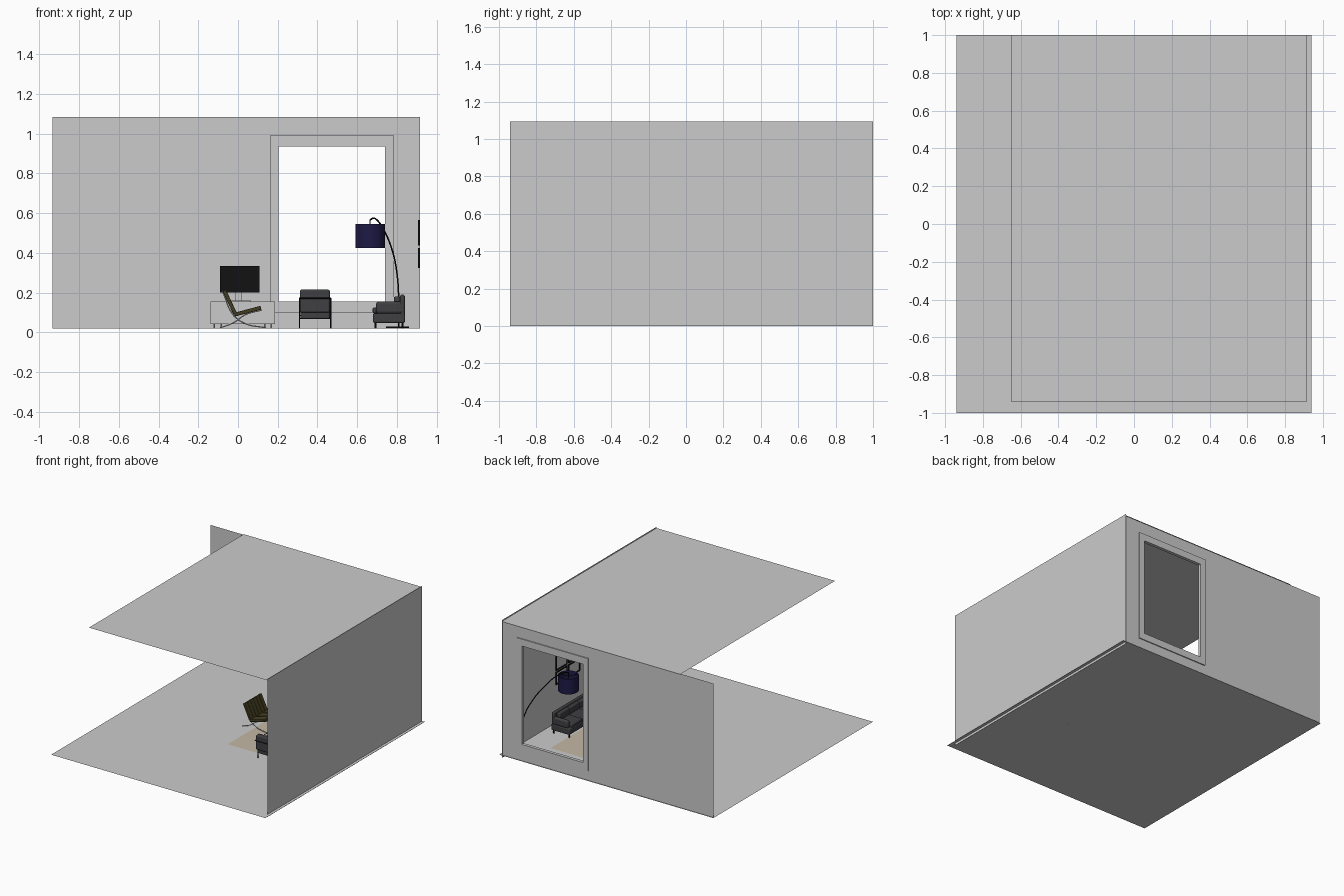
import bpy, bmesh, math
from mathutils import Vector

if "Cube" in bpy.data.objects:
    bpy.data.objects.remove(bpy.data.objects["Cube"])

F = 0.02  # floor level


def mat(name, c):
    m = bpy.data.materials.new(name)
    m.diffuse_color = (*c, 1)
    m.use_nodes = True
    m.node_tree.nodes["Principled BSDF"].inputs["Base Color"].default_value = m.diffuse_color
    return m


BLACK = mat("black", (0.006, 0.006, 0.006))
LEATHER = mat("dark_grey", (0.05, 0.05, 0.055))
OLIVE = mat("olive", (0.055, 0.047, 0.015))
NAVY = mat("navy", (0.012, 0.01, 0.06))
BEIGE = mat("beige", (0.56, 0.48, 0.38))


def add(name, bm, m=None, bevel=0, smooth=False):
    bmesh.ops.recalc_face_normals(bm, faces=bm.faces)
    me = bpy.data.meshes.new(name)
    bm.to_mesh(me)
    bm.free()
    ob = bpy.data.objects.new(name, me)
    bpy.context.collection.objects.link(ob)
    if m:
        me.materials.append(m)
    if bevel:
        b = ob.modifiers.new("round", 'BEVEL')
        b.width, b.segments = bevel, 3
    if bevel or smooth:
        bpy.ops.object.select_all(action='DESELECT')
        ob.select_set(True)
        bpy.context.view_layer.objects.active = ob
        bpy.ops.object.shade_smooth_by_angle()
    return ob


def box(name, x, y, z, m=None, bevel=0):
    bm = bmesh.new()
    bmesh.ops.create_cube(bm, size=1)
    for v in bm.verts:
        v.co = [(a[0] + a[1]) / 2 + c * (a[1] - a[0]) for a, c in zip((x, y, z), v.co)]
    return add(name, bm, m, bevel)


def quad(name, pts, m=None):
    bm = bmesh.new()
    bm.faces.new([bm.verts.new(p) for p in pts])
    return add(name, bm, m)


def flat(name, x, y, z, m=None):
    return quad(name, [(x[0], y[0], z), (x[1], y[0], z), (x[1], y[1], z), (x[0], y[1], z)], m)


def cyl(name, loc, r, h, m=None, caps=True, n=32):
    bm = bmesh.new()
    bmesh.ops.create_cone(bm, cap_ends=caps, segments=n, radius1=r, radius2=r, depth=h)
    bmesh.ops.translate(bm, verts=bm.verts, vec=loc)
    return add(name, bm, m, smooth=True)


def tube(name, pts, r, m=None, smooth=True):
    cu = bpy.data.curves.new(name, 'CURVE')
    cu.dimensions = '3D'
    cu.bevel_depth, cu.bevel_resolution, cu.use_fill_caps = r, 2, True
    sp = cu.splines.new('BEZIER')
    sp.bezier_points.add(len(pts) - 1)
    for b, p in zip(sp.bezier_points, pts):
        b.co = p
        b.handle_left_type = b.handle_right_type = 'AUTO' if smooth else 'VECTOR'
    ob = bpy.data.objects.new(name, cu)
    bpy.context.collection.objects.link(ob)
    if m:
        cu.materials.append(m)
    return ob


def ring(name, a, b, w, make):
    """Four bars around the rectangle a (first axis) by b (z)."""
    make(name + "_left", (a[0], a[0] + w), b)
    make(name + "_right", (a[1] - w, a[1]), b)
    make(name + "_bottom", (a[0] + w, a[1] - w), (b[0], b[0] + w))
    make(name + "_top", (a[0] + w, a[1] - w), (b[1] - w, b[1]))


# room shell
T = 1.083
WX = 0.917
flat("floor", (-0.94, 0.94), (-1, 1), F)
flat("ceiling", (-0.65, WX), (-0.94, 1), T)
quad("right_wall", [(WX, -0.94, 0), (WX, 1, 0), (WX, 1, 1.093), (WX, -0.94, 1.093)])
for i, (x0, x1, z0, z1) in enumerate([(-0.935, 0.18, F, T), (0.76, WX, F, T),
                                      (0.18, 0.76, F, 0.13), (0.18, 0.76, 0.96, T)]):
    quad(f"back_wall_{i}", [(x0, 0.992, z0), (x1, 0.992, z0), (x1, 0.992, z1), (x0, 0.992, z1)])
# window frame
WZ0, WZ1 = 0.10, 0.99
box("window_left", (0.16, 0.205), (0.975, 1), (WZ0, WZ1))
box("window_right", (0.74, 0.785), (0.975, 1), (WZ0, WZ1))
box("window_sill", (0.205, 0.74), (0.975, 1), (WZ0, 0.155))
box("window_head", (0.205, 0.74), (0.975, 1), (0.935, WZ1))

# rug
flat("rug", (0.0, 0.7), (-0.13, 0.7), F + 0.002, BEIGE)


# seating: built facing local +v, width along u; place() maps it into the room
def seating(name, width, seats, place):
    def part(n, u, v, z, m=LEATHER, bev=0.007):
        (x0, y0), (x1, y1) = place(u[0], v[0]), place(u[1], v[1])
        box(f"{name}_{n}", sorted((x0, x1)), sorted((y0, y1)), z, m, bev)

    h = width / 2
    part("base", (-h, h), (0, 0.16), (0.048, 0.096))
    part("back", (-h, h), (0, 0.024), (0.06, 0.19), bev=0.01)
    w = (width - 0.06) / seats
    for i in range(seats):
        u = -h + 0.03 + i * w
        part(f"seat_cushion_{i}", (u, u + w), (0.024, 0.162), (0.096, 0.125))
        part(f"back_cushion_{i}", (u, u + w), (0.024, 0.055), (0.125, 0.18))
    for s in (-1, 1):
        part(f"arm_{s}", sorted((s * h, s * (h - 0.03))), (0.0, 0.145), (0.094, 0.155), bev=0.013)
        for v in (0.012, 0.148):
            x, y = place(s * (h - 0.015), v)
            cyl(f"{name}_leg", (x, y, 0.035), 0.004, 0.03, BLACK, n=12)


seating("sofa", 0.44, 3, lambda u, v: (0.84 - v, 0.27 + u))

# armchair with its back to the front and a thin tube frame
box("armchair_body", (0.315, 0.462), (-0.21, -0.05), (0.068, 0.115), LEATHER, 0.006)
box("armchair_seat", (0.34, 0.437), (-0.185, -0.048), (0.115, 0.14), LEATHER, 0.006)
box("armchair_back", (0.312, 0.462), (-0.225, -0.185), (0.1, 0.215), LEATHER, 0.008)
for x in (0.315, 0.437):
    box("armchair_arm", (x, x + 0.025), (-0.185, -0.05), (0.112, 0.165), LEATHER, 0.006)
for x in (0.309, 0.467):
    tube("armchair_side_frame", [(x, -0.19, F), (x, -0.19, 0.172), (x, -0.055, 0.172),
                                 (x, -0.055, F)], 0.003, BLACK, False)
for y, z in ((-0.228, 0.172), (-0.055, 0.085), (-0.19, 0.07)):
    tube("armchair_rail", [(0.309, y, z), (0.467, y, z)], 0.003, BLACK, False)
for x in (0.309, 0.467):
    tube("armchair_rail_end", [(x, -0.19, 0.172), (x, -0.228, 0.172)], 0.003, BLACK, False)


# lounge chair: strips of slanted cushion on crossed curved legs
def slab(name, a, b, y0, y1, t):
    d = Vector((b[0] - a[0], 0, b[1] - a[1])).normalized()
    n = Vector((-d.z, 0, d.x)) * t
    A, B = Vector((a[0], 0, a[1])), Vector((b[0], 0, b[1]))
    bm = bmesh.new()
    lo, hi = [[bm.verts.new(p + Vector((0, y, 0))) for p in (A, B, B + n, A + n)] for y in (y0, y1)]
    bm.faces.new(lo)
    bm.faces.new(hi[::-1])
    for i in range(4):
        bm.faces.new((lo[i], hi[i], hi[(i + 1) % 4], lo[(i + 1) % 4]))
    add(name, bm, OLIVE, 0.004)


N, Y0, Y1 = 6, 0.17, 0.385
for i in range(N):
    a, b = Y0 + (Y1 - Y0) * i / N, Y0 + (Y1 - Y0) * (i + 1) / N
    slab("lounge_seat_strip", (-0.015, 0.08), (0.118, 0.115), a, b, 0.019)
    slab("lounge_back_strip", (-0.022, 0.088), (-0.078, 0.207), a, b, -0.019)
for y in (Y0 + 0.015, Y1 - 0.015):
    tube("lounge_front_leg", [(-0.078, y, 0.207), (-0.025, y, 0.09), (0.035, y, 0.045), (0.14, y, 0.023)], 0.003)
    tube("lounge_rear_leg", [(0.118, y, 0.112), (0.04, y, 0.09), (-0.03, y, 0.045), (-0.09, y, 0.023)], 0.003)
for x, z in ((0.118, 0.112), (-0.022, 0.083)):
    tube("lounge_cross_bar", [(x, Y0 + 0.015, z), (x, Y1 - 0.015, z)], 0.003)

# media cabinet and television
box("cabinet", (-0.138, 0.185), (0.82, 0.96), (0.043, 0.155))
for x in (-0.12, -0.085, 0.135, 0.168):
    for y in (0.835, 0.945):
        cyl("cabinet_leg", (x, y, 0.032), 0.004, 0.024, n=12)
box("television_foot", (-0.05, 0.065), (0.86, 0.93), (0.155, 0.16))
box("television_neck", (-0.015, 0.02), (0.89, 0.905), (0.16, 0.21))
box("television", (-0.09, 0.107), (0.88, 0.9), (0.2, 0.335), BLACK)

# arc lamp
cyl("lamp_base", (0.802, 0.925, F + 0.005), 0.058, 0.008, BLACK)
arc = [(0.81, 0.025), (0.808, 0.2), (0.797, 0.32), (0.774, 0.42), (0.734, 0.515), (0.70, 0.565), (0.68, 0.575),
       (0.665, 0.565)]
tube("lamp_arc", [(x, 0.93 - (0.81 - x) / 0.145 * 0.406, z) for x, z in arc], 0.004, BLACK)
tube("lamp_drop", [(0.665, 0.524, 0.568), (0.665, 0.524, 0.52)], 0.003, BLACK, False)
cyl("lamp_shade", (0.665, 0.524, 0.485), 0.0745, 0.122, NAVY, caps=False)
for k in range(3):
    a = k * math.tau / 3
    tube("shade_spoke", [(0.665, 0.524, 0.535), (0.665 + 0.074 * math.cos(a), 0.524 + 0.074 * math.sin(a), 0.535)],
         0.002, BLACK, False)

# pictures on the right wall
for y in (0.03, 0.19):
    for z0, z1 in ((0.325, 0.425), (0.437, 0.565)):
        ring("picture_frame", (y, y + 0.14), (z0, z1), 0.008,
             lambda n, a, b: box(n, (0.907, 0.916), a, b, BLACK))
        box("picture", (0.912, 0.916), (y + 0.008, y + 0.132), (z0 + 0.008, z1 - 0.008))
